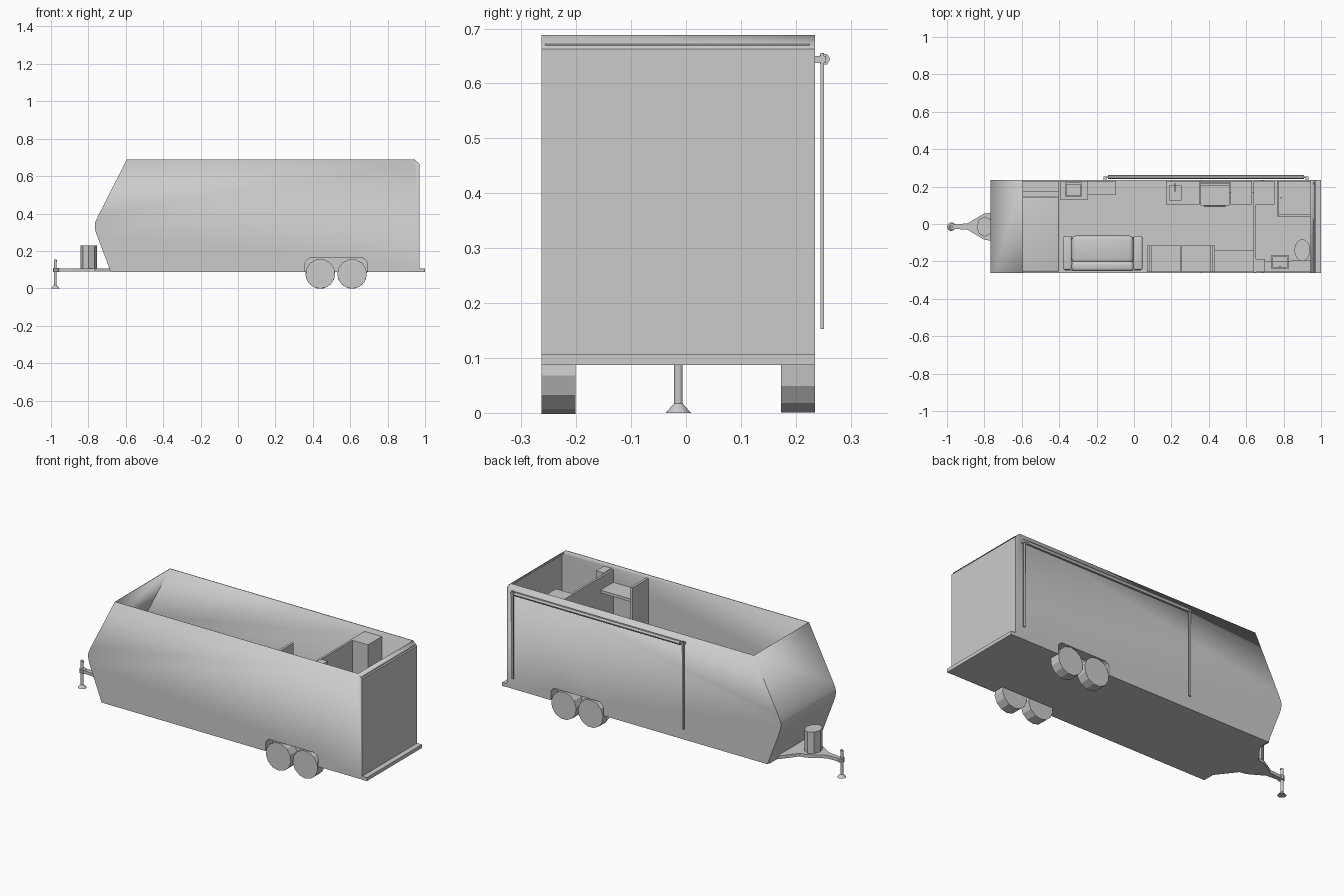
import bpy, bmesh, math
from mathutils import Vector

if "Cube" in bpy.data.objects:
    bpy.data.objects.remove(bpy.data.objects["Cube"])

YF, YB = -0.263, 0.235          # body sides
YC = (YF + YB) / 2
Z0 = 0.092                      # floor level


def finish(name, bm, smooth=False):
    bmesh.ops.recalc_face_normals(bm, faces=bm.faces)
    me = bpy.data.meshes.new(name)
    bm.to_mesh(me)
    bm.free()
    ob = bpy.data.objects.new(name, me)
    bpy.context.collection.objects.link(ob)
    if smooth:
        bpy.ops.object.select_all(action='DESELECT')
        ob.select_set(True)
        bpy.context.view_layer.objects.active = ob
        bpy.ops.object.shade_smooth_by_angle()
    return ob


def box(name, x0, x1, y0, y1, z0, z1, bevel=0):
    bm = bmesh.new()
    bmesh.ops.create_cube(bm, size=1)
    for v in bm.verts:
        v.co = Vector((x0 + (v.co.x + .5) * (x1 - x0),
                       y0 + (v.co.y + .5) * (y1 - y0),
                       z0 + (v.co.z + .5) * (z1 - z0)))
    if bevel:
        bmesh.ops.bevel(bm, geom=bm.edges[:], offset=bevel, segments=3,
                        profile=0.5, affect='EDGES')
    return finish(name, bm, bool(bevel))


def prism(name, pts, axis, a, b, drop=None, smooth=False):
    """Extrude a profile along axis ('y': pts are x,z; 'z': pts are x,y)."""
    bm = bmesh.new()
    put = (lambda p, t: (p[0], t, p[1])) if axis == 'y' else (lambda p, t: (p[0], p[1], t))
    f = bm.faces.new([bm.verts.new(put(p, a)) for p in pts])
    ext = bmesh.ops.extrude_face_region(bm, geom=[f])['geom']
    d = Vector(put((0, 0), b - a))
    bmesh.ops.translate(bm, vec=d, verts=[g for g in ext if isinstance(g, bmesh.types.BMVert)])
    bmesh.ops.recalc_face_normals(bm, faces=bm.faces)
    if drop:
        bm.normal_update()
        gone = [f for f in bm.faces if drop(f)]
        bmesh.ops.delete(bm, geom=gone, context='FACES')
    return finish(name, bm, smooth)


def rod(name, p, q, r, r2=None, n=12, sy=1, smooth=False):
    """Cylinder or cone from p to q; sy stretches it along y."""
    p, q = Vector(p), Vector(q)
    bm = bmesh.new()
    bmesh.ops.create_cone(bm, cap_ends=True, segments=n, radius1=r,
                          radius2=r if r2 is None else r2, depth=(q - p).length)
    rot = Vector((0, 0, 1)).rotation_difference(q - p)
    for v in bm.verts:
        v.co = rot @ v.co
        v.co.y *= sy
        v.co += (p + q) / 2
    return finish(name, bm, smooth)


def thicken(ob, t):
    m = ob.modifiers.new("thickness", 'SOLIDIFY')
    m.thickness, m.offset = t, -1


# Body shell: side profile with a pointed nose, open roof
profile = [(-.68, .088), (-.755, .285), (-.763, .31), (-.766, .333), (-.763, .355),
           (-.748, .387), (-.595, .688), (.945, .688), (.97, .663), (.97, .088)]
body = prism("body_shell", profile, 'y', YF, YB,
             drop=lambda f: f.normal.z > .95 and f.calc_center_median().z > .6, smooth=True)
thicken(body, .004)
box("rear_bumper", .969, 1.0, YF, YB, .087, .107)
box("roof_light_bar", .951, .966, YF + .006, YB - .01, .669, .672)

# Dinette, kitchen and other blocks that overlap the wheel wells
D0, D1 = -.257, -.115
cut = [body]
for x0, x1 in ((.085, .17), (.335, .418)):
    cut.append(box("dinette_bench", x0, x1, D0, D1, Z0, .2))
box("dinette_low_back", .07, .085, D0, D1, Z0, .33)
cut.append(box("divider_panel", .418, .432, D0, D1, Z0, .67))
for x0, x1 in ((.092, .2485), (.2505, .41)):
    box("dinette_table_leaf", x0, x1, D0, D1, .265, .277)
rod("dinette_table_leg", (.25, -.19, Z0), (.25, -.19, .265), .012)
cut.append(box("side_bench", .432, .64, D0, -.2, Z0, .22))
box("high_shelf", .432, .64, D0, -.14, .572, .588)
cut.append(box("kitchen_base", .175, .51, .115, .23, Z0, .285))
for n, x0, x1, y0, y1 in (("left", .17, .19, .105, .23), ("right", .25, .35, .105, .23),
                          ("front", .19, .25, .105, .125), ("back", .19, .25, .205, .23)):
    box("counter_" + n, x0, x1, y0, y1, .285, .3)
rod("kitchen_tap", (.22, .212, .3), (.22, .212, .335), .005, n=8)
box("kitchen_tap_spout", .217, .223, .17, .215, .331, .336)
box("stove", .355, .51, .1, .225, .2, .305)
box("stove_back", .355, .51, .205, .216, .305, .325)
for x in (.395, .47):
    for y in (.13, .18):
        rod("burner", (x, y, .305), (x, y, .309), .017, n=16)
rod("oven_handle", (.375, .094, .28), (.49, .094, .28), .004, n=8)
cut.append(box("fridge", .515, .63, .105, .23, Z0, .4))

# Washroom
cut.append(box("partition_wall", .64, .652, -.258, YB - .005, Z0, .66))
cut.append(box("tall_closet", .652, .75, .105, .23, Z0, .66))
cut.append(box("narrow_closet", .652, .7, -.257, -.187, Z0, .665))
box("vanity", .7, .84, -.257, -.2, Z0, .27)
bx = dict(left=(.735, .743, -.24, -.165), right=(.817, .825, -.24, -.165),
          front=(.743, .817, -.173, -.165), back=(.743, .817, -.24, -.232))
for n, (x0, x1, y0, y1) in bx.items():
    box("basin_" + n, x0, x1, y0, y1, .25, .3)
box("basin_bottom", .735, .825, -.24, -.165, .25, .256)
rod("basin_tap", (.78, -.226, .25), (.78, -.226, .325), .004, n=8)
box("toilet_tank", .84, .95, -.257, -.195, Z0, .27)
rod("toilet_bowl", (.9, -.14, Z0), (.9, -.14, .19), .027, .04, n=24, sy=1.38, smooth=True)
rod("toilet_lid", (.9, -.14, .19), (.9, -.14, .2), .042, n=24, sy=1.38, smooth=True)
box("shower_tray", .77, .95, .045, .23, Z0, .11)
box("shower_side", .765, .775, .04, .23, Z0, .42)
box("shower_sill", .775, .95, .04, .05, Z0, .15)
rod("shower_pipe", (.785, .14, .11), (.785, .14, .45), .004, n=8)

# Bed and cabinets in the nose
box("bed_base", -.675, -.405, -.255, .145, Z0, .17)
box("mattress", -.695, -.4, -.255, .145, .17, .215, .008)
box("bed_side_shelf", -.69, -.4, .17, .23, Z0, .24)
box("bed_side_ledge", -.69, -.4, .145, .17, Z0, .2)
box("front_cabinet", -.395, -.245, .13, .23, Z0, .3)
box("television_foot", -.365, -.28, .145, .222, .3, .31)
box("television", -.36, -.285, .15, .215, .31, .36)
box("low_cabinet", -.245, -.1, .155, .23, Z0, .26)

# Sofa
box("sofa_base", -.37, .035, -.25, -.07, Z0, .145)
box("sofa_seat", -.333, -.003, -.21, -.062, .14, .195, .022)
box("sofa_back", -.333, -.003, -.252, -.2, .14, .29, .016)
for x0, x1 in ((-.38, -.333), (-.003, .045)):
    box("sofa_arm", x0, x1, -.245, -.065, Z0, .225, .008)

# Wheels, wheel wells and their openings in the walls
arch = [(.355, .05), (.355, .137), (.364, .154), (.382, .165),
        (.668, .165), (.686, .154), (.695, .137), (.695, .05)]
well = [(x, max(z, .089)) for x, z in arch]
for side, outer, inner in (("front", YF, YF + .066), ("back", YB, YB - .066)):
    out = outer + math.copysign(.01, outer)
    cutter = prism("arch_cutter_" + side, arch, 'y', out, inner)
    cutter.hide_render = True
    cutter.display_type = 'WIRE'
    for ob in cut:
        m = ob.modifiers.new("wheel_arch", 'BOOLEAN')
        m.operation, m.object, m.solver = 'DIFFERENCE', cutter, 'EXACT'
    s = math.copysign(1, outer)
    thicken(prism("wheel_well_" + side, well, 'y', outer, inner,
                  drop=lambda f: f.normal.z < -.95 or f.normal.y * s > .9), .004)
    for x in (.44, .61):
        rod("wheel_" + side, (x, outer, .0775), (x, outer - s * .062, .0775), .0795, n=13)

# Tongue frame with gas bottle and jack
TY = -.014
half = [(-.675, .19), (-.765, .075), (-.8, .07), (-.835, .05), (-.89, .017), (-.96, .012)]
outline = [(x, TY + y) for x, y in half] + [(x, TY - y) for x, y in reversed(half)]
prism("tongue_frame", outline, 'z', .089, .107)
rod("coupler", (-.972, TY, .087), (-.972, TY, .109), .018, n=10)
rod("gas_bottle", (-.798, TY, .107), (-.798, TY, .23), .043, n=8, sy=1.25)
rod("jack_post", (-.977, TY, .012), (-.977, TY, .155), .0075)
rod("jack_foot", (-.977, TY, 0), (-.977, TY, .017), .023, .008)
rod("jack_crank", (-.985, TY, .148), (-.967, TY, .148), .004, n=8)

# Rolled awning on the back side
rod("awning_roll", (-.14, .251, .644), (.908, .251, .644), .0115, n=6)
for x in (-.155, .925):
    box("awning_arm", x - .006, x + .006, .245, .251, .153, .655)
    box("awning_bracket", x - .008, x + .008, YB - .002, .255, .637, .65)
rod("awning_axle", (-.155, .249, .644), (.925, .249, .644), .004, n=6)
